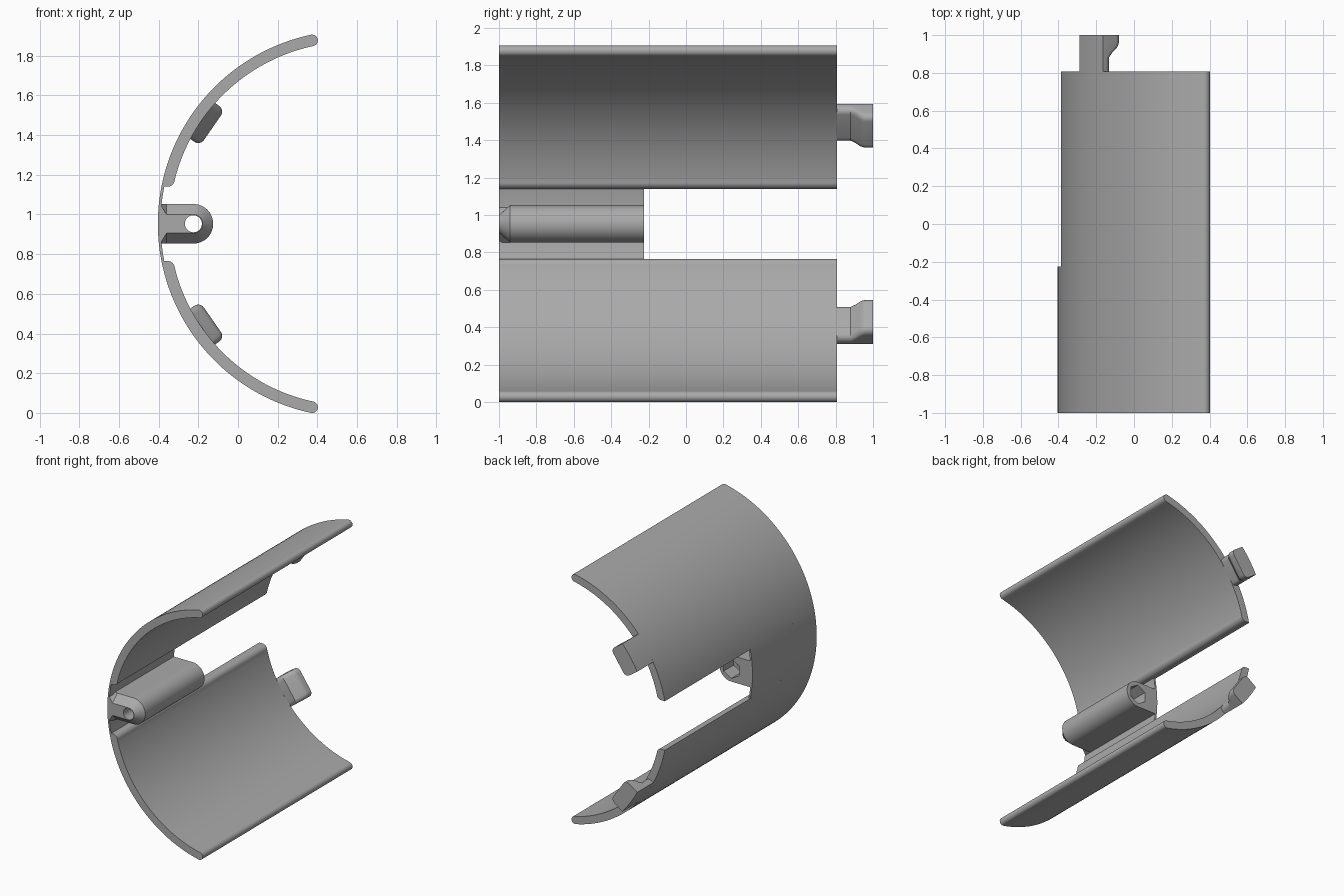
import bpy, bmesh
from math import sin, cos, asin, pi, radians

if "Cube" in bpy.data.objects:
    bpy.data.objects.remove(bpy.data.objects["Cube"])

grey = bpy.data.materials.new("mid grey")
grey.use_nodes = True
grey.diffuse_color = (0.4, 0.4, 0.4, 1)
grey.node_tree.nodes["Principled BSDF"].inputs["Base Color"].default_value = (0.4, 0.4, 0.4, 1)

# Shell axis, radii and lengthwise limits
CX, CZ = 0.57, 0.953
OUT, INN = 0.974, 0.916
FRONT, BACK, STEP = -1.0, 0.807, -0.225
SLOT = 0.187            # half height of the slot


def arc(cx, cz, r, a0, a1, n):
    return [(cx + r * cos(a0 + (a1 - a0) * i / n), cz + r * sin(a0 + (a1 - a0) * i / n))
            for i in range(n + 1)]


def loft(name, rings, smooth=True):
    """Join matching (x, z) outlines, each given with its y, into a closed solid."""
    bm = bmesh.new()
    loops = [[bm.verts.new((x, y, z)) for x, z in pts] for y, pts in rings]
    n = len(loops[0])
    for a, b in zip(loops, loops[1:]):
        for i in range(n):
            j = (i + 1) % n
            bm.faces.new((a[i], a[j], b[j], b[i]))
    bm.faces.new(loops[0])
    bm.faces.new(loops[-1])
    bmesh.ops.recalc_face_normals(bm, faces=bm.faces)
    mesh = bpy.data.meshes.new(name)
    bm.to_mesh(mesh)
    bm.free()
    mesh.materials.append(grey)
    obj = bpy.data.objects.new(name, mesh)
    bpy.context.collection.objects.link(obj)
    if smooth:
        shade(obj)
    return obj


def shade(obj):
    bpy.ops.object.select_all(action='DESELECT')
    obj.select_set(True)
    bpy.context.view_layer.objects.active = obj
    bpy.ops.object.shade_smooth_by_angle(angle=radians(30))


def flip(pts):
    return [(x, 2 * CZ - z) for x, z in pts]


# Curved shell half: outer arc, rounded free edge, inner arc, filleted slot edge
tip = radians(102)
mid, half = (OUT + INN) / 2, (OUT - INN) / 2
shell = arc(CX, CZ, OUT, pi - asin(SLOT / OUT), tip, 48)
shell += arc(CX + mid * cos(tip), CZ + mid * sin(tip), half, tip, tip - pi, 12)[1:-1]
fillet = 0.038
inner_end = pi - asin((SLOT + fillet) / INN)
shell += arc(CX, CZ, INN, tip, inner_end, 48)
shell += arc(CX + INN * cos(inner_end) - fillet, CZ + SLOT + fillet, fillet, 0, -pi / 2, 8)[1:]

# Locking tab section: outer side follows the shell, inner corners are rounded
TAB = radians(145.3)
WIDTH = 0.11


def tab_section(inner, rnd=0.035):
    side = asin(WIDTH / OUT)
    local = [(OUT * cos(a), OUT * sin(a)) for a in
             [side - 2 * side * i / 8 for i in range(9)]]
    local += arc(inner + rnd, -WIDTH + rnd, rnd, 1.5 * pi, pi, 6)
    local += arc(inner + rnd, WIDTH - rnd, rnd, pi, pi / 2, 6)
    return [(CX + r * cos(TAB) + t * sin(TAB), CZ + r * sin(TAB) - t * cos(TAB))
            for r, t in local]


tab_rings = [(BACK - 0.005, 0.915), (0.88, 0.915), (0.905, 0.895),
             (0.93, 0.866), (0.945, 0.855), (0.96, 0.85), (1.0, 0.85)]
tab = [(y, tab_section(r)) for y, r in tab_rings]

for side, turn in (("upper", lambda p: p), ("lower", flip)):
    loft(side + "_shell", [(FRONT, turn(shell)), (BACK, turn(shell))])
    loft(side + "_tab", [(y, turn(p)) for y, p in tab])

# Thin skin bridging the front part of the slot
a = asin(SLOT / OUT) + 0.004
skin = arc(CX, CZ, OUT, pi - a, pi + a, 16) + arc(CX, CZ, OUT - 0.014, pi + a, pi - a, 16)
loft("slot_skin", [(FRONT, skin), (STEP, skin)])

# Screw post with a tapered nose
PX, PR = -0.225, 0.1


def post_section(r):
    pts = [(-0.393, CZ - PR), (-0.36, CZ - r)]
    pts += arc(PX, CZ, r, -pi / 2, pi / 2, 24)
    return pts + [(-0.36, CZ + r), (-0.393, CZ + PR)]


post = loft("screw_post", [(FRONT, post_section(0.047)), (-0.94, post_section(PR)),
                           (STEP, post_section(PR))], smooth=False)

# Screw hole and hexagonal nut recess cut into the post
hole = arc(PX, CZ, 0.043, 0, 2 * pi, 32)[:-1]
recess = arc(PX, CZ, 0.075, pi / 2, 2.5 * pi, 6)[:-1]
for name, pts, y0, y1 in (("hole_cutter", hole, -1.1, 0.0),
                          ("nut_cutter", recess, STEP - 0.12, 0.05)):
    cutter = loft(name, [(y0, pts), (y1, pts)], smooth=False)
    cutter.hide_render = True
    mod = post.modifiers.new(name, 'BOOLEAN')
    mod.operation = 'DIFFERENCE'
    mod.solver = 'EXACT'
    mod.object = cutter
    bpy.context.view_layer.objects.active = post
    bpy.ops.object.modifier_apply(modifier=mod.name)
    bpy.data.objects.remove(cutter)
shade(post)
